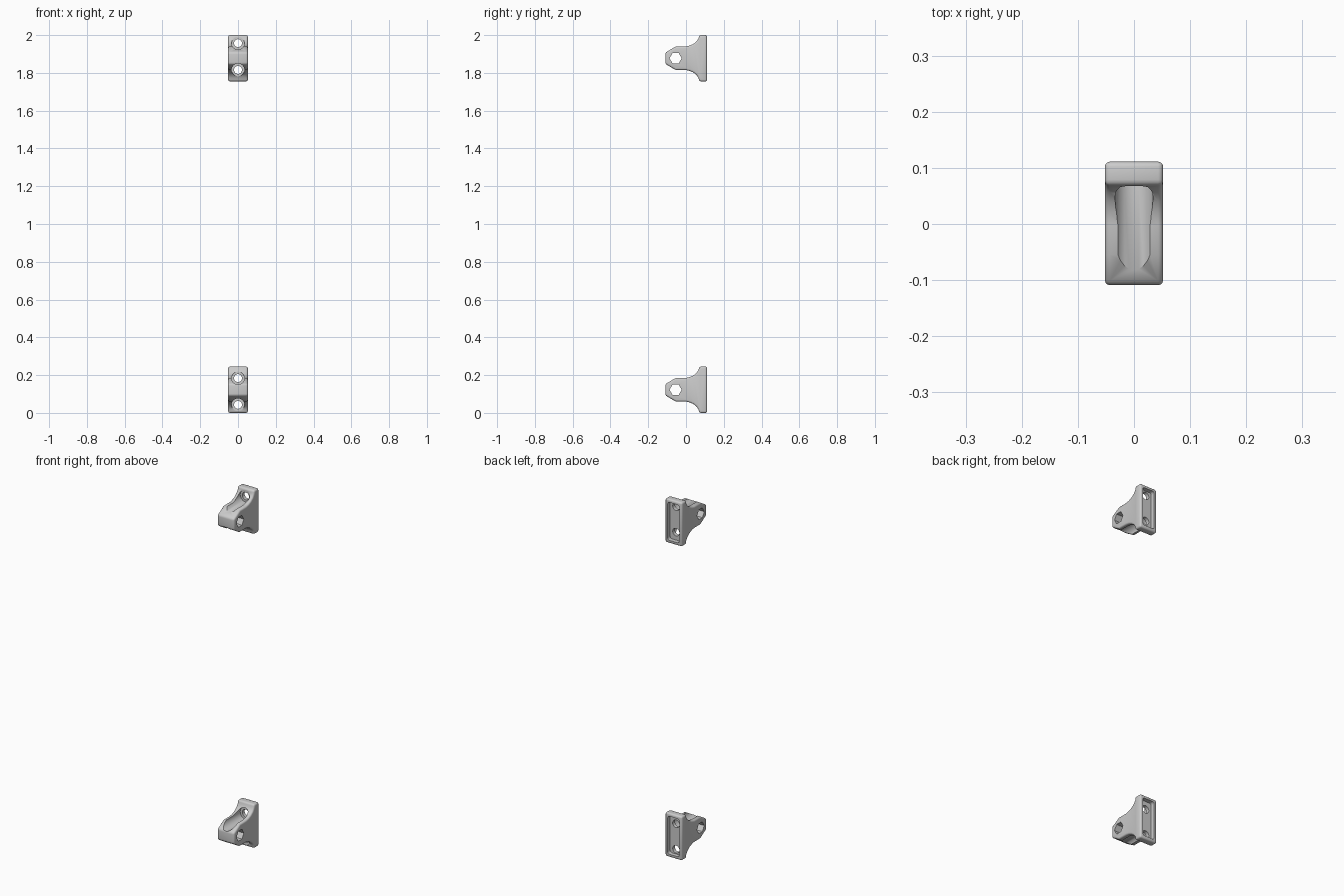
import bpy, bmesh, math
from mathutils import Vector, Matrix

if "Cube" in bpy.data.objects:
    bpy.data.objects.remove(bpy.data.objects["Cube"])

W = 0.052        # half width
H = 0.1225       # half height of a bracket


def obj_from_bm(name, bm):
    bmesh.ops.recalc_face_normals(bm, faces=bm.faces)
    me = bpy.data.meshes.new(name)
    bm.to_mesh(me)
    bm.free()
    ob = bpy.data.objects.new(name, me)
    bpy.context.collection.objects.link(ob)
    return ob


def cylinder(name, axis, centre, radius, length, sides, radius2=None):
    bm = bmesh.new()
    rot = Matrix.Rotation(math.pi / 2, 4, 'Y' if axis == 'X' else 'X')
    bmesh.ops.create_cone(bm, cap_ends=True, segments=sides, radius1=radius,
                          radius2=radius if radius2 is None else radius2, depth=length,
                          matrix=Matrix.Translation(centre) @ rot)
    return obj_from_bm(name, bm)


def prism(name, pts, axis, a, b):
    """Extrude a 2D outline along x (pts = y,z) or along y (pts = x,z)."""
    bm = bmesh.new()
    place = (lambda p, t: (t, p[0], p[1])) if axis == 'X' else (lambda p, t: (p[0], t, p[1]))
    face = bm.faces.new([bm.verts.new(place(p, a)) for p in pts])
    ext = bmesh.ops.extrude_face_region(bm, geom=[face])
    vec = Vector(place((0, 0), b - a))
    bmesh.ops.translate(bm, vec=vec, verts=[v for v in ext['geom'] if isinstance(v, bmesh.types.BMVert)])
    return obj_from_bm(name, bm)


def rounded_rect(w, h, r, n=4):
    pts = []
    for i, (sx, sz) in enumerate([(1, 1), (-1, 1), (-1, -1), (1, -1)]):
        for k in range(n + 1):
            t = math.pi / 2 * (i + k / n)
            pts.append((sx * (w - r) + r * math.cos(t), sz * (h - r) + r * math.sin(t)))
    return pts


def bracket(name, centre, flip):
    # side profile: plate at the back, flared neck, faceted nose
    half = [(0.111, H), (0.07, H), (0.066, 0.104), (0.056, 0.089), (0.04, 0.076), (0.02, 0.067),
            (-0.002, 0.062), (-0.055, 0.062), (-0.109, 0.03)]
    body = prism(name, half + [(y, -z) for y, z in reversed(half)], 'X', -W, W)
    bev = body.modifiers.new("round", 'BEVEL')
    bev.width, bev.segments = 0.009, 3
    bev.limit_method, bev.angle_limit = 'ANGLE', math.radians(50)

    # cutters: hinge hole, screw channels, screw holes, hollow back
    cutters = [cylinder("hinge_cutter", 'X', (0, -0.055, 0), 0.032, 0.3, 6)]
    for z in (0.08, -0.062):
        cutters.append(cylinder("channel_cutter", 'Y', (0, -0.067, z), 0.034, 0.27, 24))
        cutters.append(cylinder("screw_cutter", 'Y', (0, 0.05, z), 0.021, 0.3, 24))
    cutters.append(prism("back_cutter", rounded_rect(0.036, 0.106, 0.012), 'Y', 0.088, 0.15))
    # keep the screw holes from cutting into the nose beyond the channels
    for c in cutters:
        m = body.modifiers.new("cut", 'BOOLEAN')
        m.operation, m.solver, m.object = 'DIFFERENCE', 'EXACT', c

    # apply, then move into place
    dg = bpy.context.evaluated_depsgraph_get()
    dg.update()
    me = bpy.data.meshes.new_from_object(body.evaluated_get(dg))
    body.modifiers.clear()
    body.data = me
    for c in cutters:
        bpy.data.objects.remove(c)
    if flip:
        me.transform(Matrix.Diagonal((1, 1, -1, 1)))
        me.flip_normals()
    body.location.z = centre
    bpy.ops.object.select_all(action='DESELECT')
    body.select_set(True)
    bpy.context.view_layer.objects.active = body
    bpy.ops.object.shade_smooth_by_angle(angle=math.radians(35))


bracket("upper_bracket", 2 - H, False)
bracket("lower_bracket", H, True)
